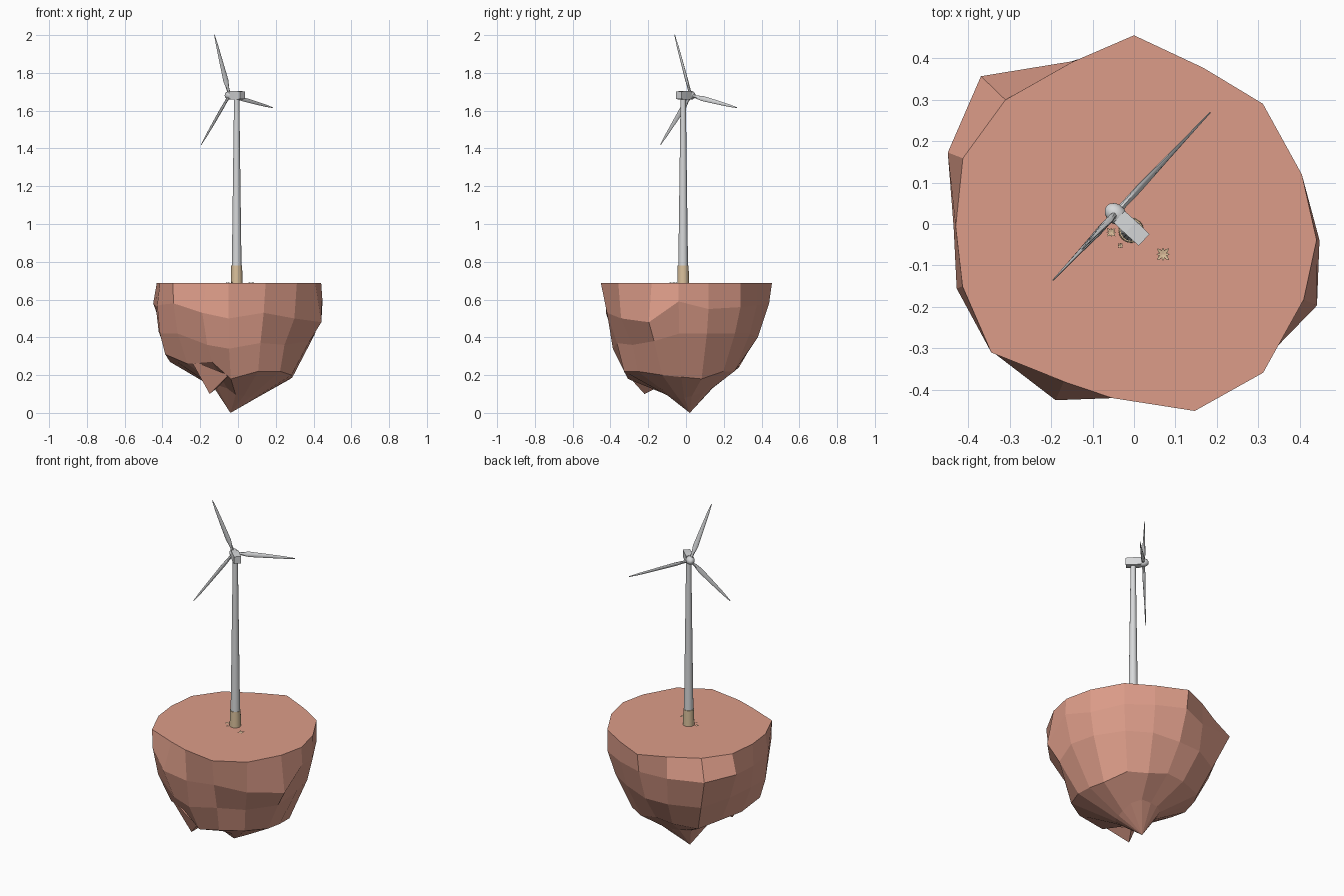
import bpy, bmesh, math
from mathutils import Vector

if "Cube" in bpy.data.objects:
    bpy.data.objects.remove(bpy.data.objects["Cube"])


def mat(name, rgb):
    m = bpy.data.materials.new(name)
    m.diffuse_color = (*rgb, 1)
    m.use_nodes = True
    m.node_tree.nodes["Principled BSDF"].inputs["Base Color"].default_value = m.diffuse_color
    return m


ROCK = mat("reddish rock", (0.72, 0.335, 0.25))
GREY = mat("light grey", (0.68, 0.69, 0.70))
TAN = mat("tan", (0.70, 0.53, 0.33))


def finish(name, bm, material, smooth=False, recalc=True):
    if recalc:
        bmesh.ops.recalc_face_normals(bm, faces=bm.faces)
    me = bpy.data.meshes.new(name)
    bm.to_mesh(me)
    bm.free()
    ob = bpy.data.objects.new(name, me)
    bpy.context.collection.objects.link(ob)
    me.materials.append(material)
    if smooth:
        bpy.ops.object.select_all(action='DESELECT')
        ob.select_set(True)
        bpy.context.view_layer.objects.active = ob
        bpy.ops.object.shade_smooth_by_angle(angle=math.radians(40))
    return ob


def loft(bm, rings):
    """Skin a list of closed rings of points and cap both ends."""
    vs = [[bm.verts.new(p) for p in r] for r in rings]
    n = len(vs[0])
    for a, b in zip(vs, vs[1:]):
        for i in range(n):
            j = (i + 1) % n
            bm.faces.new((a[i], a[j], b[j], b[i]))
    bm.faces.new(vs[0])
    bm.faces.new(vs[-1])
    return vs


def turned(name, centre, axis, profile, sides, material):
    """Turn a (radius, distance) profile around an axis."""
    q = Vector(axis).to_track_quat('Z', 'Y')
    rings = [[Vector(centre) + q @ Vector((r * math.cos(k * math.tau / sides),
                                           r * math.sin(k * math.tau / sides), h))
              for k in range(sides)] for r, h in profile]
    bm = bmesh.new()
    loft(bm, rings)
    return finish(name, bm, material, True)


# Floating rock: flat top, craggy sides, spiked underside
GROUND = 0.688
angles = [90, 66, 43, 16.5, -5, -24, -49, -72, -97, -114, -138, -160, -179, -201, -224, -249]
top = [.455, .412, .425, .422, .442, .448, .475, .474, .423, .416, .463, .44, .43, .442, .431, .418]
upper = [(.44, .58), (.41, .57), (.423, .56), (.42, .55), (.449, .59), (.483, .48), (.455, .50), (.44, .53),
         (.41, .50), (.465, .53), (.46, .58), (.455, .57), (.435, .56), (.481, .58), (.513, .58), (.42, .56)]
mid = [(.38, .40), (.37, .42), (.38, .42), (.39, .42), (.41, .42), (.415, .38), (.375, .36), (.385, .37),
       (.39, .34), (.40, .36), (.43, .42), (.44, .42), (.42, .43), (.42, .42), (.42, .39), (.40, .40)]
low = [(.28, .25), (.28, .22), (.29, .22), (.29, .18), (.29, .19), (.31, .20), (.34, .22), (.345, .22),
       (.31, .18), (.34, .27), (.36, .26), (.41, .31), (.36, .27), (.34, .26), (.34, .23), (.30, .24)]
base = [(.14, .13), (.15, .13), (.14, .11), (.11, .09), (.10, .08), (.10, .08), (.10, .085), (.10, .09),
        (.10, .095), (.14, .13), (.16, .15), (.14, .14), (.12, .13), (.13, .13), (.14, .13), (.14, .13)]


def ring(pairs):
    return [(r * math.cos(math.radians(a)), r * math.sin(math.radians(a)), z)
            for a, (r, z) in zip(angles, pairs)]


bm = bmesh.new()
vs = loft(bm, [ring([(r, GROUND) for r in top])] + [ring(p) for p in (upper, mid, low, base)])
bm.faces.ensure_lookup_table()
bm.faces.remove(bm.faces[-1])
tip = bm.verts.new((-0.04, 0.02, 0.0))
for i in range(16):
    bm.faces.new((vs[4][i], vs[4][(i + 1) % 16], tip))
finish("floating_rock", bm, ROCK)

# Smaller hanging spike under the front left
bm = bmesh.new()
root = [bm.verts.new(p) for p in ((-.25, -.26, .28), (-.05, -.31, .20), (-.10, -.14, .14))]
point = bm.verts.new((-.15, -.22, .10))
for i in range(3):
    bm.faces.new((root[i], root[(i + 1) % 3], point))
finish("rock_spike", bm, ROCK)

# Tower and its tan foundation collar
foot = (-0.007, -0.015, 0)
up = (0, 0, 1)
turned("tower_collar", foot, up, [(.031, GROUND - .01), (.029, .78)], 16, TAN)
turned("tower", foot, up, [(.026, .75), (.014, 1.665)], 16, GREY)

# Nacelle box, pointing along the rotor axis
axis = Vector((-0.73, 0.684, 0)).normalized()
side = Vector((0.684, 0.73, 0)).normalized()
hub = Vector((-0.045, 0.025, 1.681))
bm = bmesh.new()
rings = []
for d, w, z0, z1 in ((-.094, .019, 1.661, 1.702), (-.05, .020, 1.659, 1.704), (-.012, .019, 1.661, 1.703)):
    c = Vector((hub.x, hub.y, 0)) + axis * d + side * .001
    rings.append([c + side * s * w + Vector((0, 0, z))
                  for s, z in ((-1, z0), (1, z0), (1, z1), (-1, z1))])
loft(bm, rings)
finish("nacelle", bm, GREY)

# Rounded hub
turned("rotor_hub", hub, axis,
       [(.019, -.018), (.023, -.008), (.023, .006), (.018, .018), (.009, .026), (.002, .028)], 16, GREY)

# Three twisted, tapering blades
for k, deg in enumerate((110, -11, 230)):
    a = math.radians(deg)
    d = side * math.cos(a) + Vector((0, 0, math.sin(a)))
    t = axis.cross(d)
    rings = []
    for s, chord, thick, twist in ((.01, .016, .016, -35), (.04, .017, .015, -35), (.085, .029, .012, -28),
                                   (.18, .022, .009, -18), (.28, .014, .006, -10), (.341, .004, .003, -6)):
        w = math.radians(twist)
        u = t * math.cos(w) + axis * math.sin(w)
        v = axis * math.cos(w) - t * math.sin(w)
        rings.append([hub + d * s + u * (chord / 2 * math.cos(i * math.tau / 8))
                      + v * (thick / 2 * math.sin(i * math.tau / 8)) for i in range(8)])
    bm = bmesh.new()
    loft(bm, rings)
    finish(f"blade_{k + 1}", bm, GREY, True)

# Small dry plants around the tower foot, leaves facing up
for k, (x, y, size) in enumerate(((.07, -.073, .02), (-.055, -.02, .014), (-.033, -.052, .008))):
    bm = bmesh.new()
    c = Vector((x, y, GROUND + .001))
    for i in range(8):
        a = i * math.tau / 8
        o = Vector((math.cos(a), math.sin(a), 0))
        p = Vector((-o.y, o.x, 0))
        r = size * (.8 if i % 2 == 0 else 1)
        pts = [c, c + o * r * .6 - p * r * .22 + Vector((0, 0, .004)),
               c + o * r + Vector((0, 0, .003)), c + o * r * .6 + p * r * .22 + Vector((0, 0, .004))]
        bm.faces.new([bm.verts.new(q) for q in pts])
    finish(f"dry_plant_{k + 1}", bm, TAN, recalc=False)
